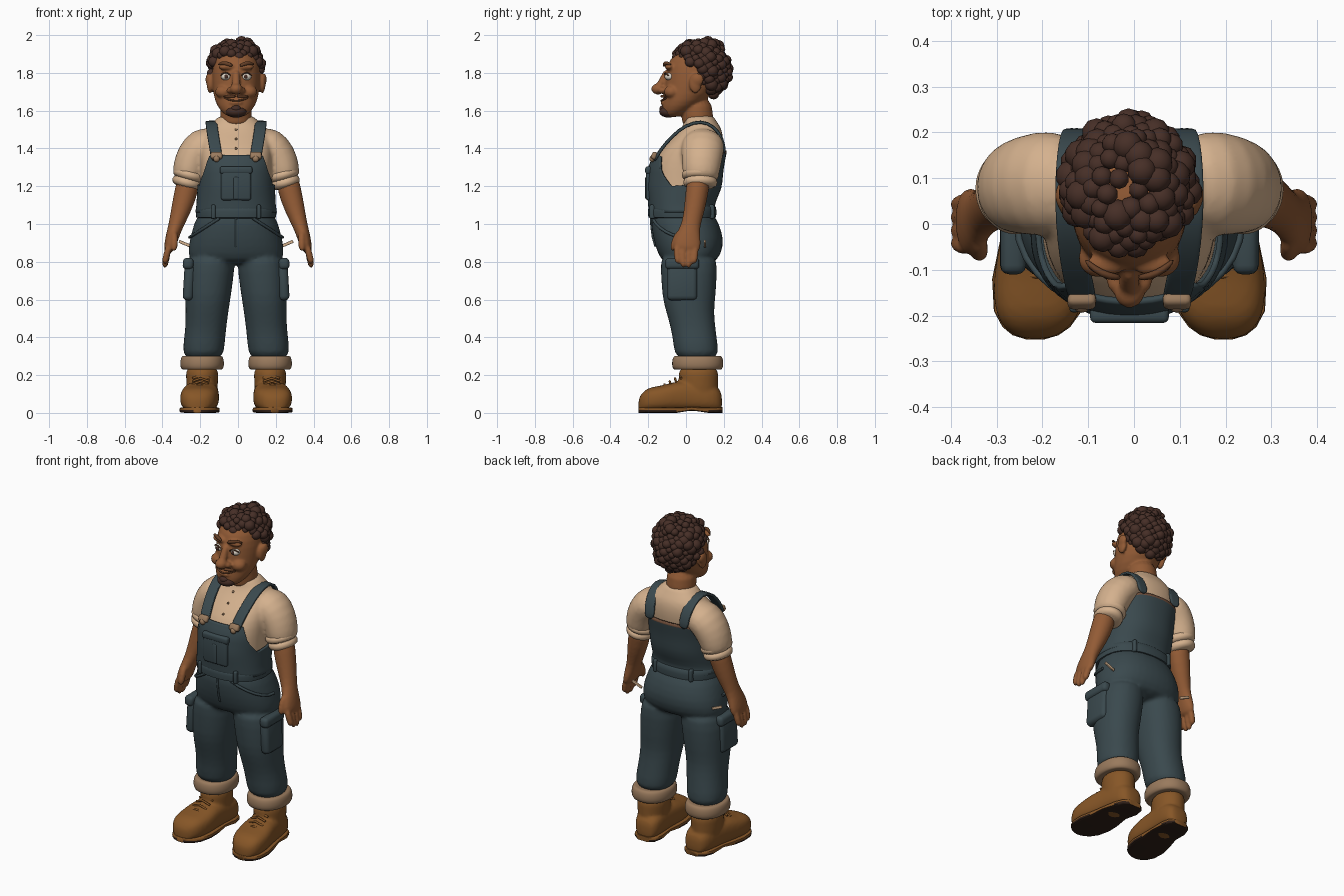
import bpy, bmesh, math, random
from mathutils import Vector, Matrix, Euler

random.seed(4)
if "Cube" in bpy.data.objects:
    bpy.data.objects.remove(bpy.data.objects["Cube"], do_unlink=True)


def material(name, *rgb):
    m = bpy.data.materials.new(name)
    m.use_nodes = True
    m.diffuse_color = (*rgb, 1)
    m.node_tree.nodes["Principled BSDF"].inputs["Base Color"].default_value = (*rgb, 1)
    return m


skin = material("skin", .29, .105, .036)
stubble = material("dark skin", .13, .05, .02)
hair = material("hair brown", .062, .028, .02)
denim = material("denim", .042, .066, .075)
cream = material("shirt cream", .66, .44, .27)
tan = material("boot tan", .24, .093, .02)
lining = material("cuff lining", .32, .195, .11)
sole = material("sole dark", .028, .014, .009)
leather = material("leather", .16, .075, .042)
white = material("eye white", .75, .68, .58)

X, Y, Z = Vector((1, 0, 0)), Vector((0, 1, 0)), Vector((0, 0, 1))


def rounded(v, power):
    return math.copysign(abs(v) ** (2 / power), v)


def interp(x, table):
    """Linear lookup in rows whose first entry is the key."""
    for lo, hi in zip(table, table[1:]):
        if x <= hi[0]:
            t = max(0, (x - lo[0]) / (hi[0] - lo[0]))
            return [a + (b - a) * t for a, b in zip(lo[1:], hi[1:])]
    return list(table[-1][1:])


def around(table, a, z, grow=0.0):
    """Point at angle a and height z on a body described by (z, cy, rx, ry) rows."""
    cy, rx, ry = interp(z, table)
    return Vector(((rx + grow) * rounded(math.cos(a), 2.3), cy + (ry + grow) * rounded(math.sin(a), 2.3), z))


def loft(bm, rings, axis=None, ref=Y, seg=20, power=2.0):
    """Skin elliptical rings (x, y, z, radius a, radius b along ref)."""
    loops = []
    pts = [Vector(r[:3]) for r in rings]
    for i, r in enumerate(rings):
        t = axis or (pts[min(i + 1, len(pts) - 1)] - pts[max(i - 1, 0)]).normalized()
        b = (ref - t * ref.dot(t)).normalized()
        a = b.cross(t)
        angles = [math.tau * k / seg for k in range(seg)]
        loops.append([bm.verts.new(pts[i] + a * r[3] * rounded(math.cos(w), power)
                                   + b * r[4] * rounded(math.sin(w), power)) for w in angles])
    for lo, hi in zip(loops, loops[1:]):
        for k in range(seg):
            bm.faces.new((lo[k], lo[k - 1], hi[k - 1], hi[k]))
    bm.faces.new(loops[0])
    bm.faces.new(loops[-1][::-1])


def tube(bm, pts, radius, ref=Y):
    loft(bm, [(*p, radius, radius) for p in pts], ref=ref, seg=10)


def ball(bm, centre, radii, detail=3):
    bmesh.ops.create_icosphere(bm, subdivisions=detail, radius=1,
                               matrix=Matrix.LocRotScale(Vector(centre), None, Vector(radii)))


def box(bm, centre, size, bevel=.008, rot=(0, 0, 0)):
    made = bmesh.ops.create_cube(bm, size=1, matrix=Matrix.LocRotScale(
        Vector(centre), Euler(rot), Vector(size)))
    edges = list({e for v in made["verts"] for e in v.link_edges})
    bmesh.ops.bevel(bm, geom=edges, offset=bevel, segments=3, profile=.5, affect='EDGES')


def finish(bm, name, *mats, mirror=False, sub=0, voxel=0, recalc=True, offset=-.01):
    if recalc:
        bmesh.ops.recalc_face_normals(bm, faces=bm.faces)
    me = bpy.data.meshes.new(name)
    for f in bm.faces:
        f.smooth = True
    bm.to_mesh(me)
    bm.free()
    for m in mats:
        me.materials.append(m)
    ob = bpy.data.objects.new(name, me)
    bpy.context.scene.collection.objects.link(ob)
    ob.location.x = offset
    if mirror:
        ob.modifiers.new("mirror", 'MIRROR')
    if sub:
        s = ob.modifiers.new("subdivide", 'SUBSURF')
        s.levels = s.render_levels = sub
    else:
        me.set_sharp_from_angle(angle=math.radians(50))
    if voxel:
        r = ob.modifiers.new("merge", 'REMESH')
        r.mode, r.voxel_size, r.use_smooth_shade = 'VOXEL', voxel, True
        s = ob.modifiers.new("relax", 'SMOOTH')
        s.factor, s.iterations = .5, 4
    return ob


# Shirt: torso plus sleeves
torso = [(1.0, -.01, .205, .165), (1.1, -.025, .19, .155), (1.2, -.01, .185, .18),
         (1.3, 0, .19, .18), (1.38, .025, .195, .17), (1.45, .06, .195, .14),
         (1.51, .085, .165, .105), (1.55, .075, .11, .08), (1.58, .07, .09, .08)]
sleeve = [(.1, .09, 1.44, .08, .1), (.18, .09, 1.42, .1, .118), (.225, .085, 1.36, .097, .11),
          (.25, .08, 1.29, .088, .102), (.265, .075, 1.22, .078, .09)]
bm = bmesh.new()
loft(bm, [(0, cy, z, rx, ry) for z, cy, rx, ry in torso], axis=Z, power=2.3)
for s in (1, -1):
    loft(bm, [(s * x, *r) for x, *r in sleeve])
finish(bm, "shirt", cream, sub=1, voxel=.011)

bm = bmesh.new()
for z, grow in ((1.22, .084), (1.26, .092)):
    x = .262 - (z - 1.215) * .3
    loft(bm, [(x + .009, .076, z - .032, grow - .012, grow), (x, .076, z, grow, grow + .012),
              (x - .009, .076, z + .032, grow - .012, grow)])
finish(bm, "sleeve_roll", cream, mirror=True, sub=1)

bm = bmesh.new()
for z in (1.4, 1.45, 1.5):
    ball(bm, around(torso, -math.pi / 2, z, .002), (.007, .006, .007), 2)
finish(bm, "shirt_buttons", lining)

# Dungaree bib and back panel with a shaped upper edge
rim = [(-1, 1.36), (-.78, 1.36), (-.6, 1.27), (-.3, 1.2), (.2, 1.21), (.55, 1.32), (.8, 1.385), (1, 1.39)]
bm = bmesh.new()
levels = [0, .1, .2, .3, .4, .5, .6, .7, .8, .9, .96, 1]
rows, seg, base = [], 64, 1.06
for t in levels:
    angles = [math.tau * k / seg for k in range(seg)]
    rows.append([bm.verts.new(around(torso, a, base + t * (interp(math.sin(a), rim)[0] - base), .007))
                 for a in angles])
for lo, hi in zip(rows, rows[1:]):
    for k in range(seg):
        f = bm.faces.new((lo[k - 1], lo[k], hi[k], hi[k - 1]))
        f.material_index = int(hi is rows[-1] and f.calc_center_median().y > .1)
bib = finish(bm, "bib", denim, leather, recalc=False)
solid = bib.modifiers.new("cloth", 'SOLIDIFY')
solid.thickness, solid.offset = .013, 1

# Trousers: hips and legs merged
leg = [(.125, .012, .86, .125, .155), (.138, .016, .75, .13, .15), (.148, .015, .62, .122, .144),
       (.154, .02, .54, .115, .128), (.16, .038, .45, .109, .119), (.17, .05, .37, .111, .118),
       (.176, .06, .27, .11, .12)]
hips = [(.78, .015, .245, .13), (.84, .02, .258, .17), (.92, .014, .25, .19),
        (1.0, -.005, .224, .182), (1.08, -.025, .202, .165)]
bm = bmesh.new()
loft(bm, [(0, cy, z, rx, ry) for z, cy, rx, ry in hips], axis=Z, power=2.3)
for s in (1, -1):
    loft(bm, [(s * x, *r) for x, *r in leg], axis=Z, power=2.2)
finish(bm, "trousers", denim, sub=1, voxel=.011)

bm = bmesh.new()
loft(bm, [(0, -.02, z, .214 - d, .182 - d) for z, d in (
    (1.03, .02), (1.035, .003), (1.065, 0), (1.09, .004), (1.097, .012), (1.097, .03))],
    axis=Z, power=2.3, seg=48)
for x in (-.12, .12):
    box(bm, (x, -.178, 1.065), (.022, .03, .075))
    box(bm, (x, .135, 1.065), (.022, .03, .075))
tube(bm, [around(hips, -math.pi / 2, z, -.002) for z in (1.04, .98, .93, .88)], .006, X)
finish(bm, "waistband", denim)

# Pockets
bm = bmesh.new()
box(bm, (0, -.196, 1.21), (.16, .034, .17), .014)
box(bm, (0, -.198, 1.285), (.172, .036, .04), .012)
box(bm, (0, -.199, 1.19), (.03, .034, .12), .008)
finish(bm, "bib_pocket", denim)

bm = bmesh.new()
box(bm, (.25, -.02, .69), (.056, .16, .19), .024, (0, -.06, 0))
box(bm, (.254, -.02, .79), (.056, .18, .06), .02, (0, -.06, 0))
tube(bm, [around(hips, -1.2 + .2 * i, 1.03 - .1 * math.sin(i * math.pi / 12), -.001) for i in range(7)], .008, Z)
finish(bm, "side_pockets", denim, mirror=True)

bm = bmesh.new()
box(bm, (.27, .1, .895), (.07, .01, .016), .003, (0, -.4, 0))
finish(bm, "pocket_rag", cream, mirror=True)

# Shoulder straps and clasps
bm = bmesh.new()
loft(bm, [(x, y, z, .009, .031) for x, y, z in (
    (.1, -.168, 1.33), (.108, -.142, 1.385), (.122, -.075, 1.465), (.13, .0, 1.525), (.132, .08, 1.547),
    (.128, .15, 1.518), (.12, .196, 1.45), (.112, .204, 1.37))], ref=X, power=5)
finish(bm, "strap", denim, mirror=True, sub=1)
bm = bmesh.new()
box(bm, (.104, -.168, 1.362), (.062, .03, .04), .012, (-.5, 0, 0))
ball(bm, (.104, -.18, 1.345), (.018, .014, .018), 2)
finish(bm, "strap_clasp", lining, mirror=True)

# Turned-up trouser cuffs
bm = bmesh.new()
loft(bm, [(.18, .062, z, .117 - d, .137 - d) for z, d in (
    (.232, .03), (.225, .014), (.24, .002), (.265, 0), (.29, .004), (.305, .014), (.3, .03))],
    axis=Z, power=2.2, seg=32)
finish(bm, "trouser_cuff", lining, mirror=True, sub=1)

# Boots: length stations of (y, half width, top)
foot = [(-.252, .02, .07), (-.243, .05, .09), (-.225, .074, .115), (-.19, .096, .138), (-.12, .106, .145),
        (-.05, .098, .17), (.03, .088, .17), (.12, .085, .16), (.17, .07, .14), (.192, .04, .1)]


def lane(y):
    return .183 - .09 * y


bm = bmesh.new()
loft(bm, [(lane(y), y, top / 2 + .004, w, top / 2 - .004) for y, w, top in foot], axis=Y, ref=Z, power=2.8)
loft(bm, [(.18, .07, .08, .085, .108), (.18, .066, .15, .083, .104), (.18, .066, .2, .088, .108),
          (.18, .066, .25, .084, .102)], axis=Z)
finish(bm, "boot", tan, mirror=True, sub=1, voxel=.009)

bm = bmesh.new()
for i in range(4):
    y, z = -.11 + .028 * i, .147 + .016 * i
    tube(bm, [(lane(y) - .045, y, z - .012), (lane(y), y - .004, z + .004), (lane(y) + .045, y, z - .012)], .006)
finish(bm, "boot_laces", tan, mirror=True)

bm = bmesh.new()
loft(bm, [(lane(y), y, .022 if y == .03 else .015, w, .009 if y == .03 else .015)
          for y, w, top in foot], axis=Y, ref=Z, power=6)
bmesh.ops.recalc_face_normals(bm, faces=bm.faces)
for f in bm.faces:
    f.material_index = int(f.normal.z < -.5 or f.calc_center_median().z < .01)
finish(bm, "boot_sole", tan, sole, mirror=True)

# Forearms and hands
bm = bmesh.new()
loft(bm, [(.255, .07, 1.27, .058, .062), (.272, .06, 1.18, .064, .062), (.3, .045, 1.08, .054, .056),
          (.33, .025, .99, .039, .048), (.346, .012, .94, .036, .066), (.359, .005, .89, .032, .076),
          (.37, .002, .85, .024, .068)])
for y, tip in ((-.05, .785), (-.017, .763), (.017, .76), (.05, .785)):
    tube(bm, [(.364, y, .89), (.377, y * .95, .84), (.39, y * .8, tip)], .019)
tube(bm, [(.34, -.03, .96), (.335, -.058, .92), (.34, -.07, .85)], .02, X)
finish(bm, "arm", skin, mirror=True, sub=1, voxel=.007, offset=0)

# Head, neck, nose, cheeks and ears
bm = bmesh.new()
loft(bm, [(0, -.075, 1.563, .042, .038), (0, -.05, 1.6, .086, .08), (0, -.01, 1.65, .115, .115),
          (0, .025, 1.72, .127, .14), (0, .04, 1.8, .131, .15), (0, .05, 1.87, .12, .142),
          (0, .055, 1.925, .085, .09), (0, .06, 1.95, .04, .04)], axis=Z)
loft(bm, [(0, .065, 1.5, .088, .085), (0, .06, 1.57, .084, .085), (0, .05, 1.68, .085, .085)], axis=Z)
loft(bm, [(0, -.1, 1.82, .018, .015), (0, -.118, 1.77, .02, .022), (0, -.14, 1.72, .028, .03)], axis=Z)
ball(bm, (0, -.148, 1.715), (.034, .036, .03))
for s in (1, -1):
    ball(bm, (s * .03, -.128, 1.708), (.02, .022, .018))
    ball(bm, (s * .068, -.075, 1.7), (.044, .042, .036))
    ball(bm, (s * .05, -.088, 1.832), (.045, .025, .018))
    ball(bm, (s * .138, .05, 1.745), (.018, .034, .054))
    ball(bm, (s * .146, .062, 1.765), (.016, .032, .034))
ball(bm, (0, -.115, 1.642), (.038, .02, .012))
finish(bm, "head", skin, sub=1, voxel=.007)

# Eyes, brows and facial hair
bm = bmesh.new()
ball(bm, (.054, -.087, 1.78), (.027, .025, .02))
finish(bm, "eye", white, mirror=True)
bm = bmesh.new()
ball(bm, (.052, -.108, 1.78), (.01, .007, .011))
finish(bm, "iris", hair, mirror=True)
bm = bmesh.new()
loft(bm, [(.018, -.117, 1.836, .008, .007), (.045, -.115, 1.85, .012, .009),
          (.075, -.1, 1.854, .01, .008), (.097, -.078, 1.842, .004, .005)], seg=12)
tube(bm, [(.028, -.109, 1.784), (.04, -.112, 1.797), (.056, -.112, 1.802), (.072, -.103, 1.797),
          (.083, -.09, 1.782)], .004)
finish(bm, "brow", stubble, mirror=True, sub=1)
bm = bmesh.new()
for s in (1, -1):
    loft(bm, [(0, -.129, 1.676, .006, .01), (s * .03, -.124, 1.677, .009, .011),
              (s * .055, -.109, 1.674, .006, .009), (s * .072, -.09, 1.678, .003, .005)], seg=12)
tube(bm, [(.066 * k / 4, -.132 + .0022 * k * k, 1.652 + .0012 * k * k) for k in range(-4, 5)], .005)
finish(bm, "moustache_and_smile", stubble, sub=1)
bm = bmesh.new()
ball(bm, (0, -.092, 1.595), (.056, .05, .032))
ball(bm, (0, -.115, 1.61), (.028, .026, .02))
finish(bm, "goatee", hair)

# Curly hair: uneven clumps over the scalp above a hairline, fuller on top
hairline = [(-.1, 1.89), (0, 1.88), (.05, 1.82), (.1, 1.74), (.14, 1.67), (.2, 1.66)]
bm = bmesh.new()
count = 230
for i in range(count):
    h = 1 - 2 * (i + .5) / count
    a = i * math.pi * (3 - math.sqrt(5))
    ring = math.sqrt(1 - h * h) ** (.75 if h > 0 else 1.2)
    swell = random.uniform(.94, 1.06)
    p = Vector((.125 * ring * math.cos(a) * swell, .075 + .142 * ring * math.sin(a) * swell,
                1.815 + .147 * h * swell))
    if p.z > interp(p.y, hairline)[0]:
        r = random.uniform(.02, .036)
        ball(bm, p, (r, r, r * .95), 2)
finish(bm, "curly_hair", hair)
